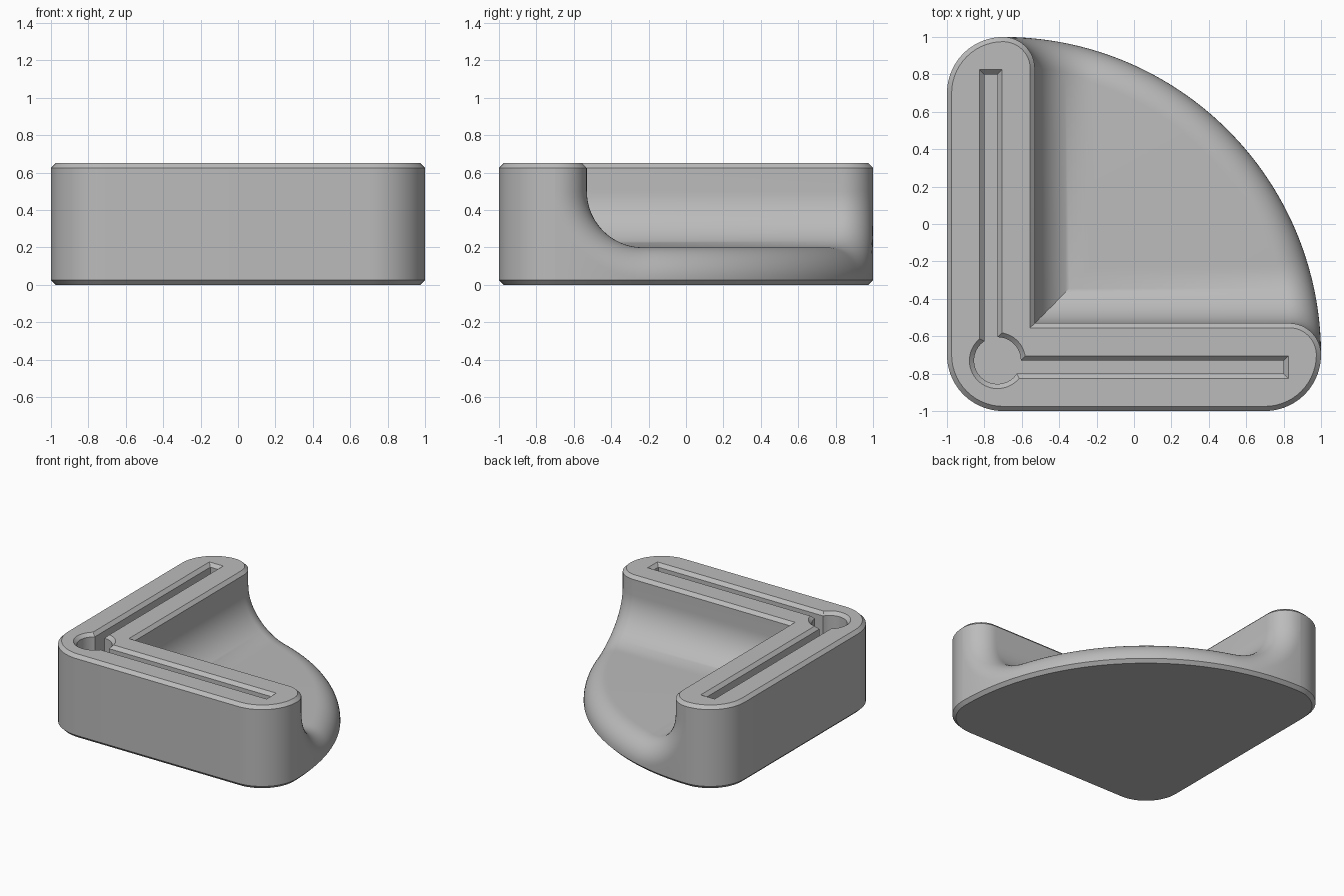
import bpy, bmesh
from math import sin, cos, asin, sqrt, pi, radians
from mathutils import Vector

cube = bpy.data.objects.get("Cube")
if cube:
    bpy.data.objects.remove(cube)

HEIGHT, CHAMFER = 0.65, 0.025
C, R = -0.7, 1.7                  # centre and radius of the big curved side
CORNER, TIP, COVE = 0.3, 0.17, 0.3
WALL, FLOOR = -0.53, 0.2          # inner wall plane and tray floor
SLOT_MID, HOLE_MID, SLOT_FLOOR = -0.765, -0.73, 0.25

bm = bmesh.new()
cache = {}


def vert(p):
    key = tuple(round(c, 4) + 0.0 for c in p)
    if key not in cache:
        cache[key] = bm.verts.new(p)
    return cache[key]


def face(points):
    vs = list(dict.fromkeys(vert(p) for p in points))
    if len(vs) > 2 and not bm.faces.get(vs):
        bm.faces.new(vs)


def strip(a, b, closed=False):
    n = len(a)
    for i in range(n if closed else n - 1):
        j = (i + 1) % n
        face([a[i], a[j], b[j], b[i]])


def arc(cx, cy, r, a0, a1, z, n=14):
    angles = [a0 + (a1 - a0) * i / n for i in range(n + 1)]
    return [Vector((cx + r * cos(a), cy + r * sin(a), z)) for a in angles]


def swap(p):
    return Vector((p.y, p.x, p.z))


def fill(*loops):
    edges = []
    for loop in loops:
        vs = [vert(p) for p in loop]
        for a, b in zip(vs, vs[1:] + vs[:1]):
            if a != b:
                edges.append(bm.edges.get((a, b)) or bm.edges.new((a, b)))
    bmesh.ops.triangle_fill(bm, edges=edges, use_beauty=True)


# Outer back and front walls: three rounded corners
def outer(inset, z):
    r = CORNER - inset
    return (arc(C, -C, r, pi / 2, pi, z) + arc(C, C, r, pi, 1.5 * pi, z)
            + arc(-C, C, r, 1.5 * pi, 2 * pi, z))


# Coved tray with a rolling round along its open edge
def row(mitre, centre, n1, n2):
    return [mitre] + [centre + TIP * n1.slerp(n2, i / 12) for i in range(13)]


def cove_row(a, z=None):
    py, pz = WALL + COVE * (1 + cos(a)), FLOOR + COVE * (1 + sin(a))
    n1 = Vector((0, -cos(a), -sin(a)))
    y, cz = py - TIP * n1.y, pz - TIP * n1.z
    if z is not None:
        pz = cz = z
    t = asin((y - C) / (R - TIP))
    centre = Vector((C + (R - TIP) * cos(t), y, cz))
    return row(Vector((py, py, pz)), centre, n1, Vector((cos(t), sin(t), 0)))


half = [cove_row(pi, HEIGHT - CHAMFER)]
half += [cove_row(pi + pi / 2 * i / 20) for i in range(21)]
t0 = asin((WALL + COVE - C) / (R - TIP))
flat = []
for i in range(1, 40):
    t = t0 + (pi / 2 - 2 * t0) * i / 40
    n2 = Vector((cos(t), sin(t), 0))
    centre = Vector((C, C, FLOOR - TIP)) + (R - TIP) * n2
    flat.append(row(half[-1][0], centre, Vector((0, 0, 1)), n2))
rows = half + flat + [[swap(p) for p in r] for r in reversed(half)]
for a, b in zip(rows, rows[1:]):
    strip(a, b)

# Curved side below the round, and the bottom chamfer
rim = [r[-1] for r in rows[1:-1]]
skirt = [Vector((p.x, p.y, CHAMFER)) for p in rim]
hub = Vector((C, C, 0))
foot = [hub + (Vector((p.x, p.y, 0)) - hub) * (R - CHAMFER) / R for p in skirt]
strip(rim, skirt)
strip(skirt, foot)

# Straight outer walls
low, high = outer(0, CHAMFER), outer(0, HEIGHT - CHAMFER)
strip(low, high)
under = outer(CHAMFER, 0)
strip(low, under)
face(foot + under)


# Top rim of the two walls
def rim_loop(inset, z):
    tip = arc(C + R - TIP, C, TIP - inset, pi / 2, 0, z, 12)
    corner = Vector((WALL - inset, WALL - inset, z))
    return [corner] + tip + outer(inset, z)[::-1] + [swap(p) for p in reversed(tip)]


edge, top = rim_loop(0, HEIGHT - CHAMFER), rim_loop(CHAMFER, HEIGHT)
strip(edge, top, True)


# Keyhole slot: round hole joined to two straight grooves
def keyhole(grow, z):
    r, h, end = 0.125 + grow, 0.035 + grow, 0.8 + grow
    off = SLOT_MID - HOLE_MID
    a, b = asin((off + h) / r), asin((off - h) / r)
    pts = [Vector((end, SLOT_MID - h, z)), Vector((end, SLOT_MID + h, z))]
    pts += arc(HOLE_MID, HOLE_MID, r, a, pi / 2 - a, z)
    pts += [swap(pts[1]), swap(pts[0])]
    return pts + arc(HOLE_MID, HOLE_MID, r, pi / 2 - b, 2 * pi + b, z, 40)


mouth, throat, deep = keyhole(CHAMFER, HEIGHT), keyhole(0, HEIGHT - CHAMFER), keyhole(0, SLOT_FLOOR)
strip(mouth, throat, True)
strip(throat, deep, True)
fill(deep)
fill(top, mouth)

bmesh.ops.recalc_face_normals(bm, faces=bm.faces)
mesh = bpy.data.meshes.new("corner_bracket")
bm.to_mesh(mesh)
bm.free()
bracket = bpy.data.objects.new("corner_bracket", mesh)
bpy.context.collection.objects.link(bracket)

grey = bpy.data.materials.new("plain grey")
grey.use_nodes = True
colour = (0.5, 0.5, 0.5, 1)
grey.diffuse_color = colour
grey.node_tree.nodes["Principled BSDF"].inputs["Base Color"].default_value = colour
mesh.materials.append(grey)

bpy.context.view_layer.objects.active = bracket
bracket.select_set(True)
bpy.ops.object.shade_smooth_by_angle(angle=radians(30))
